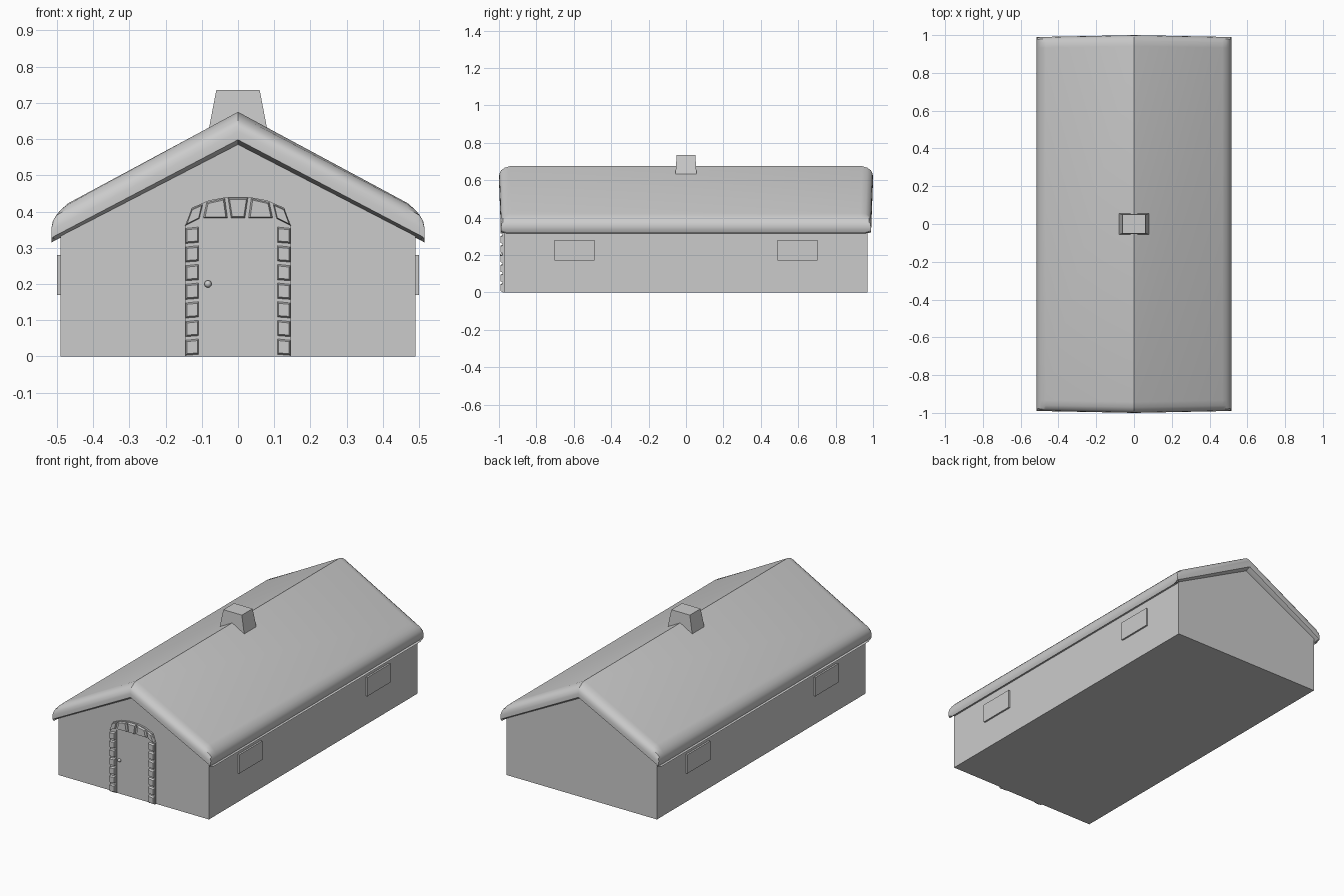
import bpy, bmesh, math

if "Cube" in bpy.data.objects:
    bpy.data.objects.remove(bpy.data.objects["Cube"])


def make(name, verts, faces, smooth=False):
    me = bpy.data.meshes.new(name)
    me.from_pydata(verts, [], faces)
    bm = bmesh.new()
    bm.from_mesh(me)
    bmesh.ops.recalc_face_normals(bm, faces=bm.faces)
    bm.to_mesh(me)
    bm.free()
    ob = bpy.data.objects.new(name, me)
    bpy.context.collection.objects.link(ob)
    if smooth:
        bpy.ops.object.select_all(action='DESELECT')
        ob.select_set(True)
        bpy.context.view_layer.objects.active = ob
        bpy.ops.object.shade_smooth_by_angle(angle=math.radians(30))
    return ob


def loft(name, a, b):
    """Closed solid between two matching loops of points."""
    n = len(a)
    sides = [(i, (i + 1) % n, n + (i + 1) % n, n + i) for i in range(n)]
    return make(name, a + b, sides + [tuple(range(n)), tuple(range(n, 2 * n))])


def prism_y(name, outline, y0, y1, shrink=1.0):
    """Outline in x,z pushed along y; the far end may shrink to form a bevel."""
    cx = sum(p[0] for p in outline) / len(outline)
    cz = sum(p[1] for p in outline) / len(outline)
    far = [(cx + (x - cx) * shrink, y1, cz + (z - cz) * shrink) for x, z in outline]
    return loft(name, [(x, y0, z) for x, z in outline], far)


# walls with gables
prism_y("walls", [(-.49, 0), (.49, 0), (.49, .333), (0, .588), (-.49, .333)], -.97, .97)

# thick roof with rounded rim: (x, height above the underside slope)
half = [(.505, 0), (.513, .02), (.515, .041), (.511, .058), (.5, .07), (.488, .077), (.468, .084)]
profile = [(-x, h) for x, h in half] + [(0, .09)] + half[::-1]
stations = [(.97, 0), (1.0, .013), (1.0, .035), (.997, .052), (.988, .068), (.97, .081), (.942, .09)]
stations = [(-y, t) for y, t in stations] + stations[::-1]
verts = []
for y, top in stations:
    for x, h in profile:
        verts.append((x, y * (1 - .02 * abs(x)), .585 - .525 * abs(x) + min(h, top)))
n, m = len(profile), len(stations)
faces = [(r * n + c, r * n + c + 1, (r + 1) % m * n + c + 1, (r + 1) % m * n + c)
         for r in range(m) for c in range(n - 1)]
make("roof", verts, faces, smooth=True)

# tapered chimney
rect = [(-1, -1), (1, -1), (1, 1), (-1, 1)]
loft("chimney", [(.082 * a, .057 * b, .62) for a, b in rect],
     [(.06 * a, .05 * b, .735) for a, b in rect])

# side windows
for sx in (-1, 1):
    for wy in (-.595, .595):
        loft("window", [(sx * .48, wy + .107 * a, .225 + .055 * b) for a, b in rect],
             [(sx * .5, wy + .107 * a, .225 + .055 * b) for a, b in rect])

# door panel and backing of the stone surround
prism_y("door", [(-.105, 0), (.105, 0), (.105, .372), (-.105, .372)], -.96, -.976)
for s in (-1, 1):
    prism_y("jamb_backing", [(s * .103, 0), (s * .147, 0), (s * .147, .36), (s * .103, .372)], -.96, -.98)
arch = [(.147, .355), (.128, .41), (.08, .431), (.03, .44)]
prism_y("arch_backing", [(-.105, .37), (.105, .37)] + arch +
        [(-x, z) for x, z in arch[::-1]], -.96, -.98)

# bevelled stones up both sides and around the arch
arch_stones = [[(.106, .38), (.146, .36), (.128, .408), (.096, .422)],
               [(.027, .38), (.098, .38), (.088, .426), (.035, .438)]]
for s in (-1, 1):
    for i in range(7):
        z = i * .0515
        stone = [(.107, z + .004), (.146, z + .001), (.146, z + .046), (.107, z + .05)]
        prism_y("jamb_stone", [(s * x, q) for x, q in stone], -.975, -.992, .74)
    for stone in arch_stones:
        prism_y("arch_stone", [(s * x, z) for x, z in stone], -.975, -.992, .8)
prism_y("keystone", [(-.02, .38), (.02, .38), (.029, .439), (-.029, .439)], -.975, -.993, .8)

# door knob
bpy.ops.mesh.primitive_uv_sphere_add(segments=16, ring_count=8, radius=.01, location=(-.083, -.985, .2))
bpy.context.object.name = "door_knob"
bpy.ops.object.shade_smooth()
